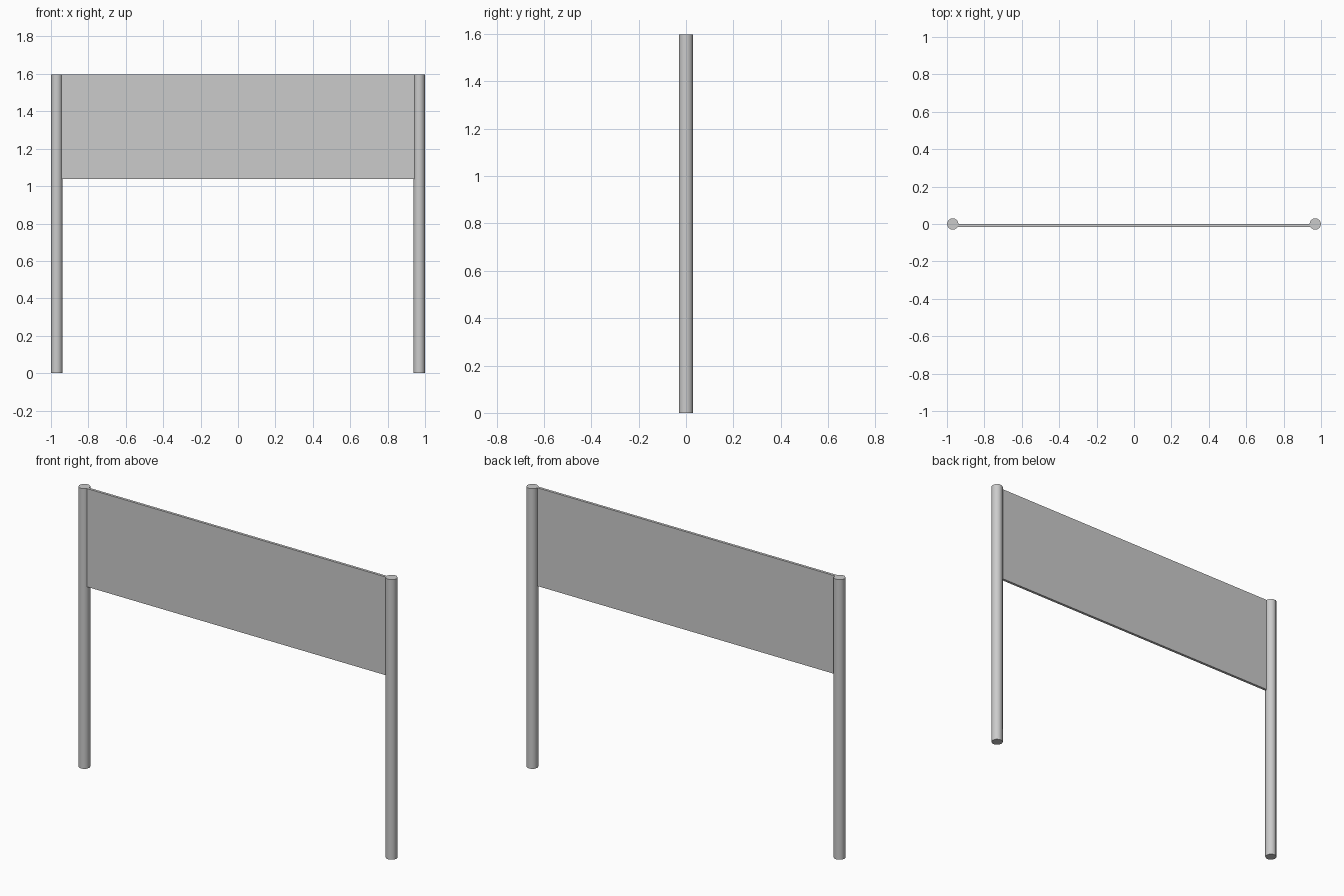
import bpy
import math

if "Cube" in bpy.data.objects:
    bpy.data.objects.remove(bpy.data.objects["Cube"])

HEIGHT = 1.597
RADIUS = 0.031


def add_post(name, x):
    bpy.ops.mesh.primitive_cylinder_add(vertices=10, radius=RADIUS, depth=HEIGHT,
                                        location=(x, 0, HEIGHT / 2),
                                        rotation=(0, 0, math.radians(90)))
    post = bpy.context.object
    post.name = name
    bpy.ops.object.shade_smooth_by_angle(angle=math.radians(50))


# Two round upright posts
for side, label in ((-1, "left_post"), (1, "right_post")):
    add_post(label, side * (1 - RADIUS))

# Thin board between the posts, set towards the front
bottom, thickness = 1.037, 0.015
bpy.ops.mesh.primitive_cube_add(size=1, location=(0, -thickness / 2, (HEIGHT + bottom) / 2))
board = bpy.context.object
board.name = "board"
board.scale = (1.89, thickness, HEIGHT - bottom)
